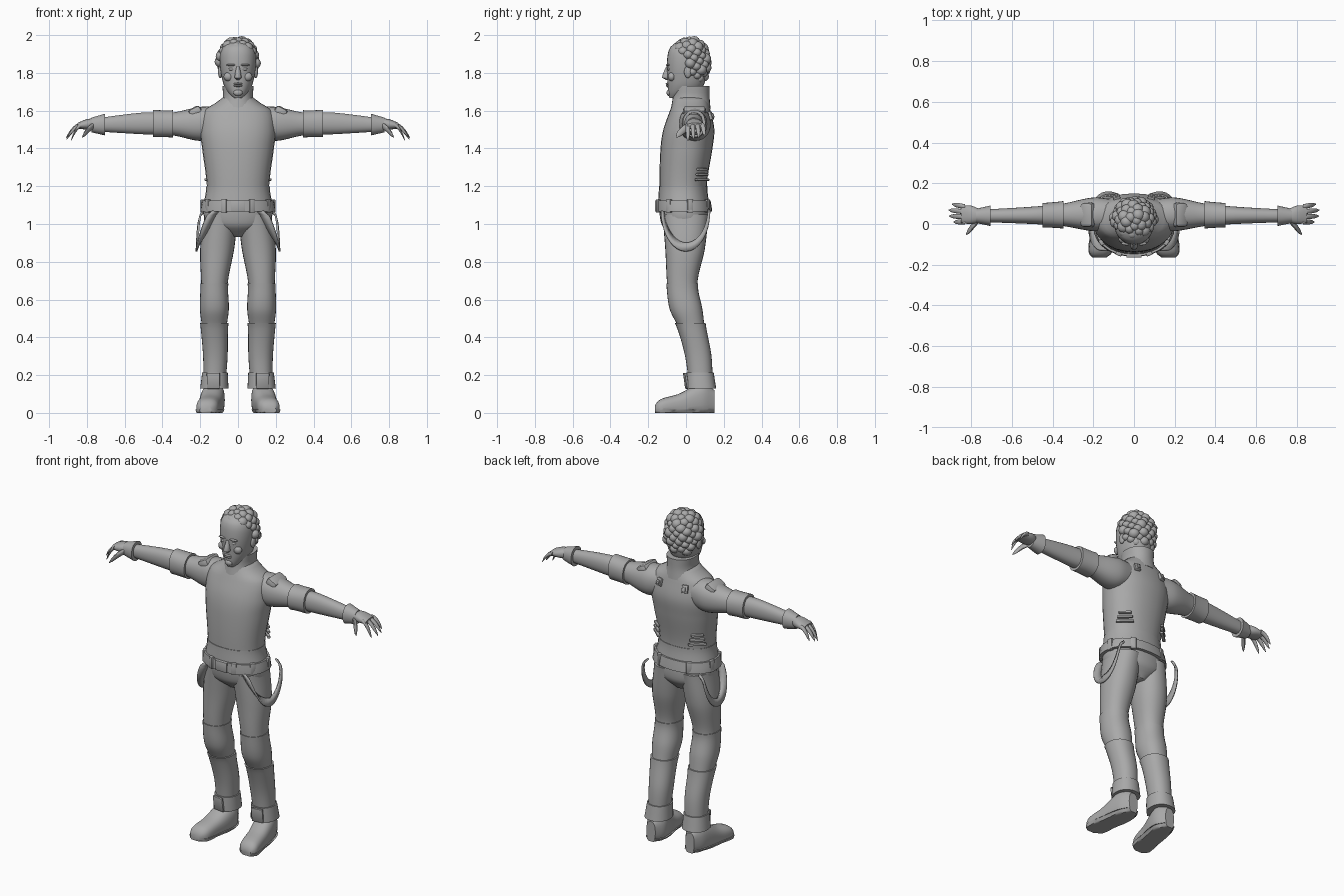
import bpy, bmesh, random
from math import sin, cos, pi, sqrt, radians, copysign
from mathutils import Matrix, Vector, Euler

if "Cube" in bpy.data.objects:
    bpy.data.objects.remove(bpy.data.objects["Cube"])
random.seed(4)

colour = (.4, .4, .4, 1)
grey = bpy.data.materials.new("plain grey")
grey.use_nodes = True
grey.diffuse_color = colour
grey.node_tree.nodes["Principled BSDF"].inputs["Base Color"].default_value = colour


def finish(name, bm, mirror):
    bmesh.ops.recalc_face_normals(bm, faces=bm.faces)
    mesh = bpy.data.meshes.new(name)
    bm.to_mesh(mesh)
    bm.free()
    mesh.materials.append(grey)
    part = bpy.data.objects.new(name, mesh)
    bpy.context.collection.objects.link(part)
    bpy.ops.object.select_all(action='DESELECT')
    part.select_set(True)
    bpy.context.view_layer.objects.active = part
    bpy.ops.object.shade_smooth_by_angle(angle=radians(40))
    if mirror:
        part.modifiers.new("mirror", 'MIRROR').use_mirror_merge = False
    return part


def sample(profile, position):
    """Smoothly interpolated section of a profile: low/high bounds on the two other axes."""
    last = len(profile) - 1
    index = max(i for i in range(last) if i == 0 or profile[i][0] <= position)
    before, here = profile[max(index - 1, 0)], profile[index]
    there, after = profile[index + 1], profile[min(index + 2, last)]
    span = there[0] - here[0]
    f = (position - here[0]) / span
    section = []
    for p, a, b, n in list(zip(before, here, there, after))[1:]:
        leave = (b - p) / (there[0] - before[0]) * span
        arrive = (n - a) / (after[0] - here[0]) * span
        rise = b - a
        section.append(a + f * (leave + f * (3 * rise - 2 * leave - arrive + f * (leave + arrive - 2 * rise))))
    return section


def skin(name, axis, profile, start=None, end=None, pads=(0, 0), mirror=True, power=2.2, sides=28,
         floor=-1, ceiling=3):
    """Rounded skin over a stretch of a profile, padded outwards at its start and end."""
    start = profile[0][0] if start is None else start
    end = profile[-1][0] if end is None else end
    bm = bmesh.new()
    rings = []
    steps = max(6, int((end - start) / .015))
    for step in range(steps + 1):
        f = step / steps
        position = start + (end - start) * f
        pad = pads[0] + (pads[1] - pads[0]) * f
        low_u, high_u, low_v, high_v = sample(profile, position)
        ring = []
        for side in range(sides):
            angle = 2 * pi * side / sides
            u, v = (copysign(abs(w) ** (2 / power), w) for w in (cos(angle), sin(angle)))
            point = [(low_u + high_u) / 2 + u * ((high_u - low_u) / 2 + pad),
                     (low_v + high_v) / 2 + v * ((high_v - low_v) / 2 + pad)]
            point.insert("xyz".index(axis), position)
            point[2] = min(max(point[2], floor), ceiling)
            ring.append(bm.verts.new(point))
        rings.append(ring)
    for ring, following in zip(rings, rings[1:]):
        for i in range(sides):
            j = (i + 1) % sides
            bm.faces.new((ring[i], ring[j], following[j], following[i]))
    bm.faces.new(rings[0])
    bm.faces.new(rings[-1])
    return finish(name, bm, mirror)


def symmetric(*rows):
    return [(z, -half, half, front, back) for z, half, front, back in rows]


def blobs(name, items, mirror=True):
    """Ellipsoids given as centre and radii."""
    bm = bmesh.new()
    for centre, radii in items:
        place = Matrix.LocRotScale(Vector(centre), None, Vector(radii))
        bmesh.ops.create_uvsphere(bm, u_segments=16, v_segments=10, radius=1, matrix=place)
    return finish(name, bm, mirror)


def plates(name, items, mirror=True, bevel=.004):
    """Bevelled boxes given as centre, size and rotation in degrees."""
    bm = bmesh.new()
    for centre, size, turn in items:
        place = Matrix.LocRotScale(Vector(centre), Euler([radians(a) for a in turn]), Vector(size))
        bmesh.ops.create_cube(bm, size=1, matrix=place)
    bmesh.ops.bevel(bm, geom=bm.edges[:], offset=bevel, segments=2, affect='EDGES', profile=.5)
    return finish(name, bm, mirror)


# Torso, collar and belt
body = symmetric((.93, .04, -.06, .07), (1, .17, -.13, .12), (1.2, .165, -.14, .11), (1.4, .19, -.135, .14),
                 (1.5, .2, -.12, .15), (1.6, .18, -.085, .13), (1.64, .12, -.07, .12), (1.67, .08, -.06, .11))
skin("hips", "z", body, end=1.13, mirror=False)
skin("torso", "z", body, start=1.1, mirror=False)
skin("shirt_hem", "z", body, 1.12, 1.2, (.006, .003), mirror=False)
skin("belt", "z", body, 1.065, 1.125, (.018, .016), mirror=False)
collar = symmetric((1.61, .1, -.08, .13), (1.67, .08, -.07, .125), (1.73, .083, -.065, .125))
skin("collar", "z", collar, mirror=False)
plates("belt_buckle", [((0, -.155, 1.095), (.075, .02, .06), (0, 0, 0))], False)
loop_size = (.03, .02, .07)
plates("belt_loops", [((.19 * sin(a), -.012 - .145 * cos(a), 1.095), loop_size, (0, 0, a * 180 / pi))
                      for a in (.4, 1, 1.8, 2.6)])

# Legs: trousers, knee pieces, boot shafts and cuffs share one profile
leg = [(.13, .07, .18, .02, .14), (.3, .06, .18, 0, .13), (.45, .06, .19, -.04, .1), (.55, .05, .2, -.085, .085),
       (.68, .055, .195, -.1, .06), (.87, .02, .2, -.11, .1), (1.05, 0, .175, -.125, .12)]
skin("thighs", "z", leg, start=.67)
skin("knees", "z", leg, .46, .685, (0, .004))
skin("shins", "z", leg, .13, .475, (.002, .008))
skin("boot_cuffs", "z", leg, .13, .215, (.02, .01))
plates("cuff_flaps", [((.13, 0, .17), (.07, .012, .085), (8, 0, 8))])

# Boots: the sole is the lowest slice of the same profile
boot = [(-.165, .14, .2, 0, .04), (-.14, .11, .22, -.02, .07), (-.04, .09, .21, -.02, .1),
        (.09, .07, .19, -.02, .16), (.15, .1, .16, 0, .12)]
skin("boots", "y", boot, floor=.01, power=2.5)
skin("soles", "y", boot, pads=(.004, .004), floor=0, ceiling=.018, power=2.5)

# Hanging thigh straps
bm = bmesh.new()
edges = []
for step in range(25):
    c, s = cos(pi * step / 24), sin(pi * step / 24)
    outer = Vector((.135 + .085 * sqrt(s) + .02 * (1 - c) * (1 - s), -.128 * c, 1.07 - .215 * s))
    inner = outer + Vector((-.05 * max(c, 0) - .006, .012 * c, .012 + .034 * s))
    edges.append((bm.verts.new(outer), bm.verts.new(inner)))
for (a, b), (c, d) in zip(edges, edges[1:]):
    bm.faces.new((a, b, d, c))
straps = finish("thigh_straps", bm, True)
solid = straps.modifiers.new("thickness", 'SOLIDIFY')
solid.thickness, solid.offset = .01, 0

# Arms: sleeves, bands and glove cuffs share one profile
arm = [(.1, -.03, .12, 1.46, 1.62), (.2, -.035, .13, 1.44, 1.62), (.35, -.01, .1, 1.47, 1.59),
       (.5, 0, .085, 1.475, 1.59), (.75, .01, .07, 1.49, 1.56)]
skin("upper_arms", "x", arm, end=.4)
skin("forearms", "x", arm, start=.38)
skin("arm_bands", "x", arm, .345, .45, (.012, .014))
skin("glove_cuffs", "x", arm, .705, .775, (.018, .006))
plates("shoulder_pads", [((.225, .045, 1.592), (.07, .12, .055), (0, 28, 0))], bevel=.018)


# Hands
def finger(name, root, tip, radius, arch):
    profile = []
    for step in range(6):
        f = step / 5
        x, y, z = Vector(root).lerp(Vector(tip), f)
        z += arch * f * (1 - f)
        r = radius * sqrt(1.03 - f ** 4)
        profile.append((x, y - r, y + r, z - r, z + r))
    skin(name, "x", profile, sides=12)


skin("palms", "x", [(.75, .01, .07, 1.5, 1.56), (.8, 0, .09, 1.5, 1.555), (.85, .005, .09, 1.505, 1.535)])
for i, (name, reach) in enumerate((("index", .885), ("middle", .908), ("ring", .91), ("little", .893))):
    y = .01 + .025 * i
    finger(name + "_fingers", (.83, y, 1.525), (reach, y + .004 * i, 1.44 + .008 * i), .012, .06)
finger("thumbs", (.765, .02, 1.52), (.825, -.05, 1.46), .018, .03)

# Head and face
head = symmetric((1.668, .02, -.088, -.04), (1.69, .05, -.094, .05), (1.75, .08, -.098, .1),
                 (1.87, .097, -.1, .115), (1.94, .08, -.08, .09), (1.97, .03, -.03, .04))
skin("head", "z", head, mirror=False)
skin("nose", "z", symmetric((1.762, .008, -.105, -.08), (1.775, .018, -.127, -.08), (1.835, .008, -.105, -.08)),
     mirror=False, sides=14)
lip = (.024, .011, .006)
blobs("lips_and_chin", [((0, -.097, 1.742), lip), ((0, -.096, 1.732), lip),
                        ((0, -.09, 1.695), (.024, .013, .017))], False)
blobs("brows", [((.036, -.095, 1.842), (.026, .01, .006))])
blobs("eyes", [((.034, -.091, 1.82), (.016, .008, .008))])
blobs("cheeks", [((.05, -.075, 1.78), (.026, .02, .024))])
blobs("ears", [((.094, .01, 1.805), (.012, .02, .032))])

# Curly hair: clumps spread evenly over the skull, leaving the face free
clumps = []
count = 110
for i in range(count):
    height = 1 - 2 * (i + .5) / count
    ring, turn = sqrt(1 - height * height), i * pi * (3 - sqrt(5))
    x, y, z = .093 * ring * cos(turn), .018 + .092 * ring * sin(turn), 1.852 + .12 * height
    covers_top = z > 1.91
    covers_back = y > .01 + (1.84 - z) / 2 and z > 1.725
    if covers_top or covers_back:
        size = random.uniform(.022, .032)
        clumps.append(((x, y, z), (size, size, size * random.uniform(.85, 1))))
blobs("hair", clumps, False)

# Latches and vents on the back of the torso
plates("shoulder_latches", [((.085, .13 + rise, 1.573), (width, .02, width + .01), (20, 0, -15))
                            for rise, width in ((0, .035), (.008, .016))])
plates("back_vents", [((.135, .085, 1.235 + .027 * row), (.1 - .015 * row, .018, .014), (0, 0, -42))
                      for row in range(3)])
